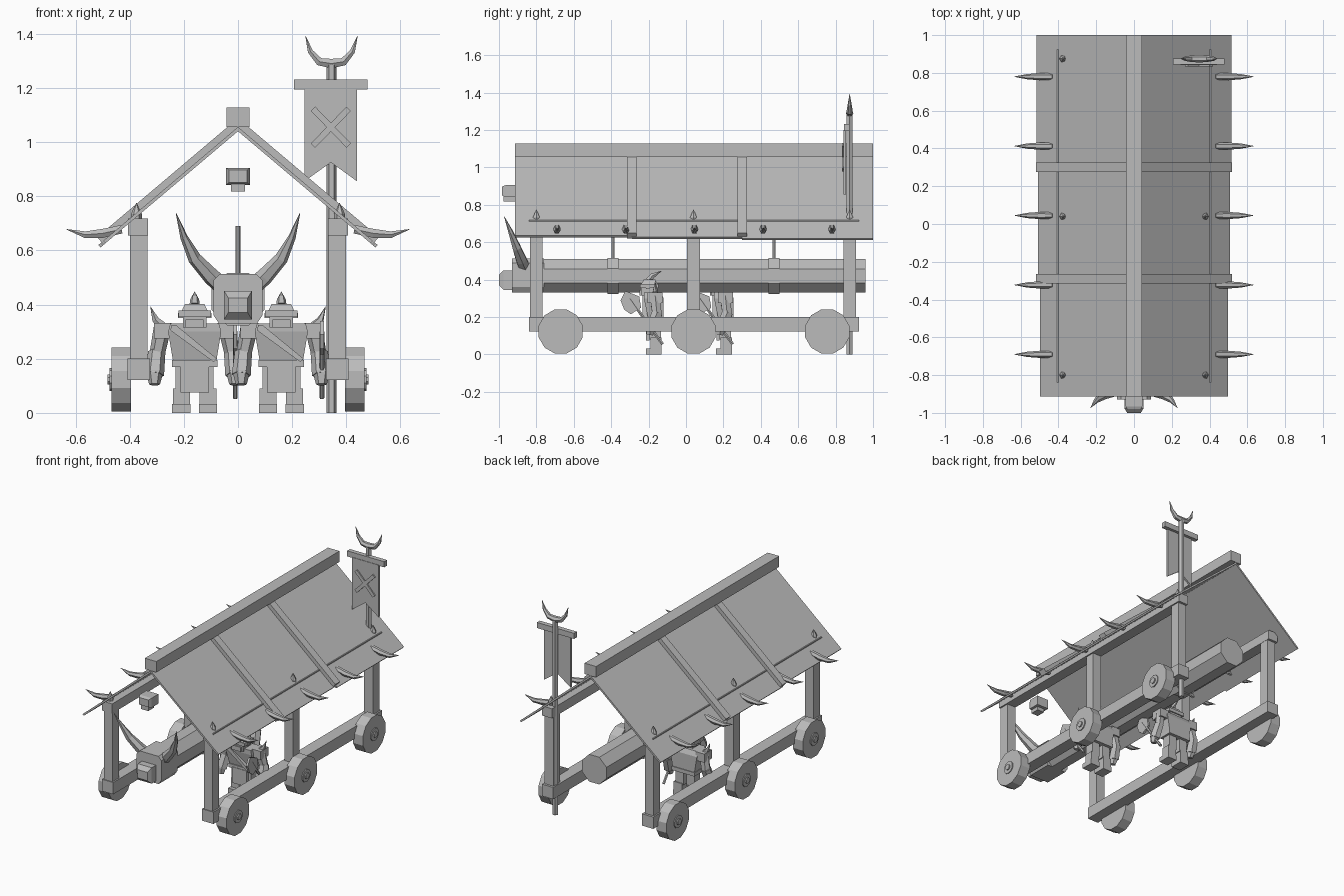
import bpy, bmesh, math
from mathutils import Vector

if "Cube" in bpy.data.objects:
    bpy.data.objects.remove(bpy.data.objects["Cube"])

grey = bpy.data.materials.new("plain grey")
grey.diffuse_color = (0.5, 0.5, 0.5, 1)
grey.use_nodes = True
grey.node_tree.nodes["Principled BSDF"].inputs["Base Color"].default_value = grey.diffuse_color


def finish(name, bm):
    bmesh.ops.recalc_face_normals(bm, faces=bm.faces)
    me = bpy.data.meshes.new(name)
    bm.to_mesh(me)
    bm.free()
    me.materials.append(grey)
    ob = bpy.data.objects.new(name, me)
    bpy.context.collection.objects.link(ob)
    return ob


def loft(name, rings):
    """Skin closed rings of points and cap both ends."""
    bm = bmesh.new()
    vs = [[bm.verts.new(p) for p in r] for r in rings]
    n = len(vs[0])
    for a, b in zip(vs, vs[1:]):
        for i in range(n):
            bm.faces.new((a[i], a[(i + 1) % n], b[(i + 1) % n], b[i]))
    bm.faces.new(vs[0])
    bm.faces.new(vs[-1])
    return finish(name, bm)


def prism(name, pts, axis, a, b):
    """Extrude a 2D outline along an axis from a to b."""
    def put(p, t):
        q = list(p)
        q.insert("xyz".index(axis), t)
        return q
    return loft(name, [[put(p, a) for p in pts], [put(p, b) for p in pts]])


def box(name, x0, x1, y0, y1, z0, z1):
    return prism(name, [(x0, y0), (x1, y0), (x1, y1), (x0, y1)], "z", z0, z1)


def tube(name, pts, radii, n=6, turn=0.0):
    """Faceted tube along a path; a tiny last radius gives a spike."""
    pts = [Vector(p) for p in pts]
    rings = []
    for i, p in enumerate(pts):
        t = (pts[min(i + 1, len(pts) - 1)] - pts[max(i - 1, 0)]).normalized()
        ref = Vector((0, 1, 0)) if abs(t.z) > 0.9 else Vector((0, 0, 1))
        u = ref.cross(t).normalized()
        v = t.cross(u)
        r = radii[i]
        rings.append([p + (u * math.cos(k) + v * math.sin(k)) * r
                      for k in (2 * math.pi * j / n + turn for j in range(n))])
    return loft(name, rings)


# --- roof: three boarded bays per side, raised battens, ridge beam
APEX, SLOPE = 1.04, 0.845
NORM = Vector((SLOPE, 1)).normalized()


def slope_piece(name, s, x_end, t, y0, y1, lift=0.0):
    o = NORM * lift
    a = Vector((0, APEX)) + o
    b = Vector((x_end, APEX - SLOPE * x_end)) + o
    top = NORM * t
    pts = [a, b, b + top, a + Vector((0, top.length / NORM.y))]
    prism(name, [(s * p.x, p.y) for p in pts], "y", y0, y1)


for s in (-1, 1):
    for x_end, y0, y1 in ((.49, -.914, -.29), (.50, -.29, .30), (.508, .30, 1.0)):
        slope_piece("roof_panel", s, x_end, .012, y0, y1)
    for y in (-.29, .30):
        slope_piece("roof_batten", s, .496, .037, y - .025, y + .025)
box("ridge_beam", -.042, .042, -.914, 1.0, 1.055, 1.127)

# --- side frames, posts, spikes, eave horns, wheels
for s in (-1, 1):
    def sbox(name, x0, x1, *r):
        box(name, min(s * x0, s * x1), max(s * x0, s * x1), *r)
    sbox("base_beam", .325, .408, -.84, .925, .122, .2)
    sbox("top_plate", .333, .407, -.84, .925, .655, .718)
    for y in (-.8, .04, .875):
        sbox("post", .335, .398, y - .034, y + .034, .16, .66)
        tube("post_spike", [(s * .375, y, .705), (s * .375, y, .735), (s * .375, y, .775)],
             [.02, .02, .001], 6)
    for i in range(5):
        y = -.69 + .3675 * i
        tube("eave_horn", [(s * .43, y, .678), (s * .50, y, .663),
                           (s * .565, y, .658), (s * .633, y, .678)],
             [.018, .019, .014, .001], 6)
    for y in (-.67, .04, .755):
        def disc(name, x0, x1, r, n):
            tube(name, [(s * x0, y, .123), (s * x1, y, .123)], [r, r], n, math.pi / n)
        disc("wheel", .395, .468, .122, 12)
        disc("wheel_hub", .46, .474, .042, 10)
        disc("axle_cap", .46, .482, .02, 8)

# --- ram: octagonal log, straps, ropes, horned head
OCT = math.cos(math.pi / 8)
tube("ram_log", [(0, -.78, .42), (0, .96, .42)], [.09 / OCT] * 2, 8, math.pi / 8)
for y in (-.39, .47):
    tube("log_strap", [(0, y - .03, .42), (0, y + .03, .42)], [.097 / OCT] * 2, 8, math.pi / 8)
    tube("hanging_rope", [(0, y, .5), (0, y, .69)], [.009] * 2, 6)
prism("ram_head", [(-.09, .36), (-.07, .33), (.07, .33), (.09, .36), (.09, .49),
                   (.068, .513), (-.068, .513), (-.09, .49)], "y", -.93, -.76)


def square(hx, z0, z1, y):
    return [(-hx, y, z0), (hx, y, z0), (hx, y, z1), (-hx, y, z1)]


loft("ram_snout", [square(.051, .345, .45, -.9), square(.051, .345, .45, -.975),
                   square(.036, .37, .425, -1.0)])
for s in (-1, 1):
    tube("ram_horn", [(s * .05, -.86, .46), (s * .10, -.88, .505), (s * .16, -.905, .57),
                      (s * .20, -.935, .65), (s * .229, -.972, .738)],
         [.035, .032, .025, .014, .001], 6)

# --- skull ornament under the front gable
loft("gable_skull", [square(.044, .842, .905, -.895), square(.044, .842, .905, -.965),
                     square(.034, .85, .897, -.985)])
box("gable_skull_jaw", -.026, .026, -.975, -.915, .818, .845)

# --- banner
PX, PY = .345, .875
tube("banner_pole", [(PX, PY, 0), (PX, PY, 1.295)], [.019] * 2, 6)
box("banner_crossbar", .207, .478, .845, .875, 1.195, 1.232)
prism("banner_cloth", [(.245, 1.2), (.44, 1.2), (.44, .855), (.343, .925), (.245, .855)],
      "y", .842, .856)
for s in (-1, 1):
    d, w = Vector((s * .066, .068)), Vector((.008, -s * .008))
    c = Vector((.343, 1.055))
    prism("banner_cross", [c - d - w, c + d - w, c + d + w, c - d + w], "y", .834, .843)
    tube("banner_horn", [(PX, PY, 1.29), (PX + s * .045, PY, 1.297),
                         (PX + s * .078, PY, 1.335), (PX + s * .096, PY, 1.392)],
         [.02, .017, .011, .001], 6)


# --- two soldiers, each with an axe
def soldier(cx, cy):
    def b(name, x0, x1, y0, y1, z0, z1):
        box("soldier_" + name, cx + x0, cx + x1, cy + y0, cy + y1, z0, z1)

    def at(*pts):
        return [(cx + x, cy + y, z) for x, y, z in pts]

    for s in (-1, 1):
        def m(name, x0, x1, *r):
            b(name, min(s * x0, s * x1), max(s * x0, s * x1), *r)
        m("foot", .016, .083, -.05, .035, 0, .033)
        m("shin", .018, .08, -.025, .035, .033, .09)
        m("thigh", .012, .07, -.03, .03, .08, .19)
        m("shoulder_pad", .085, .15, -.04, .04, .275, .332)
        tube("soldier_upper_arm", at((s * .12, 0, .31), (s * .14, .01, .21)), [.032, .028], 6)
        tube("soldier_forearm", at((s * .14, .012, .225), (s * .148, -.02, .14)), [.032, .035], 6)
        tube("soldier_hand", at((s * .148, -.02, .15), (s * .148, -.03, .105)), [.032, .02], 6)
        tube("shoulder_spike", at((s * .12, 0, .32), (s * .145, 0, .345), (s * .163, 0, .392)),
             [.018, .013, .001], 5)
        m("ear", .04, .062, -.05, -.03, .35, .368)

    # torso leans forward toward the top
    def ring(hx, y0, y1, z):
        return at((-hx, y0, z), (hx, y0, z), (hx, y1, z), (-hx, y1, z))
    loft("soldier_torso", [ring(.078, -.035, .045, .18), ring(.098, -.06, .045, .3),
                           ring(.09, -.06, .03, .33)])
    b("belt", -.084, .084, -.045, .05, .17, .195)
    b("loincloth", -.052, .052, -.048, -.03, .075, .18)
    prism("soldier_strap", [(cx - .085, .325), (cx - .07, .325), (cx + .082, .2), (cx + .07, .188),
                            (cx - .09, .305)], "y", cy - .068, cy - .04)
    b("head", -.043, .043, -.075, .01, .315, .375)
    b("jaw", -.033, .033, -.083, -.03, .315, .345)
    b("helmet_brim", -.06, .06, -.082, .018, .355, .378)
    loft("soldier_helmet", [ring(.048, -.075, .012, .376), ring(.036, -.06, 0, .402)])
    tube("helmet_horn", at((0, -.035, .395), (0, -.015, .42), (0, .035, .447)),
         [.02, .016, .001], 6)

    # axe in the +x hand
    tube("axe_handle", at((.15, .04, .055), (.15, -.03, .15), (.15, -.135, .3)), [.009] * 3, 6)
    prism("axe_blade", [(cy - .185, .29), (cy - .16, .34), (cy - .085, .31),
                        (cy - .075, .25), (cy - .13, .215), (cy - .165, .24)],
          "x", cx + .143, cx + .157)


soldier(.16, -.165)
soldier(-.16, .21)
